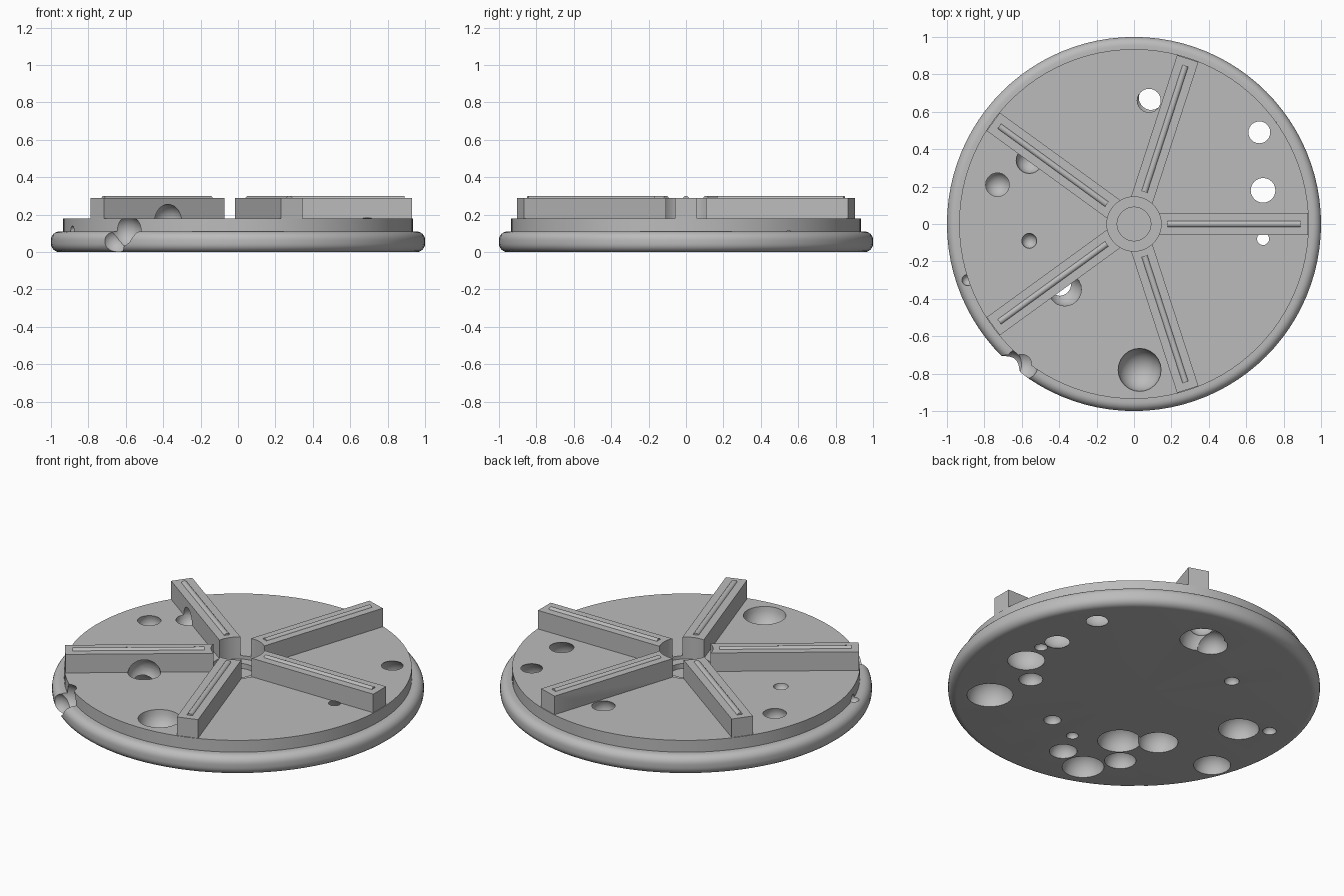
import bpy, bmesh, math
from mathutils import Matrix

cube = bpy.data.objects.get("Cube")
if cube:
    bpy.data.objects.remove(cube, do_unlink=True)

grey = bpy.data.materials.new("stone_grey")
grey.use_nodes = True
grey.diffuse_color = (0.5, 0.5, 0.5, 1)
grey.node_tree.nodes["Principled BSDF"].inputs["Base Color"].default_value = (0.5, 0.5, 0.5, 1)


def make_object(name, bm):
    bmesh.ops.recalc_face_normals(bm, faces=bm.faces)
    mesh = bpy.data.meshes.new(name)
    bm.to_mesh(mesh)
    bm.free()
    mesh.materials.append(grey)
    obj = bpy.data.objects.new(name, mesh)
    bpy.context.collection.objects.link(obj)
    return obj


def bore_cutter(radius, z0, z1):
    bm = bmesh.new()
    bmesh.ops.create_cone(bm, cap_ends=True, segments=64, radius1=radius, radius2=radius,
                          depth=z1 - z0, matrix=Matrix.Translation((0, 0, (z0 + z1) / 2)))
    return make_object("bore_cutter", bm)


def crater_cutter(x, y, z, radius):
    bm = bmesh.new()
    bmesh.ops.create_uvsphere(bm, u_segments=24, v_segments=14, radius=radius,
                              matrix=Matrix.Translation((x, y, z)))
    return make_object("crater_cutter", bm)


def finish(obj, cutters=()):
    for cutter in cutters:
        mod = obj.modifiers.new("cut", 'BOOLEAN')
        mod.operation = 'DIFFERENCE'
        mod.solver = 'MANIFOLD'
        mod.object = cutter
    bpy.ops.object.select_all(action='DESELECT')
    bpy.context.view_layer.objects.active = obj
    obj.select_set(True)
    if cutters:
        bpy.ops.object.convert(target='MESH')
    bpy.ops.object.shade_smooth_by_angle(angle=math.radians(30))


# Craters: x, y, z, radius
craters = [
    # through holes
    (.67, .49, .09, .108), (.69, .18, .09, .112), (.69, -.08, .065, .12),
    (.11, .70, .01, .12), (.08, .66, .14, .075), (-.42, -.30, .02, .11),
    (-.37, -.35, .165, .09),
    # underside pits
    (.72, .08, 0, .035), (.54, -.22, 0, .065), (.60, -.49, .01, .125),
    (.17, -.48, 0, .047), (-.02, -.54, 0, .033), (-.09, -.70, 0, .075),
    (-.28, -.76, 0, .113), (-.25, -.42, 0, .118), (-.39, -.58, 0, .085),
    (-.80, -.30, 0, .10), (-.66, .09, 0, .11), (-.80, .18, 0, .037),
    (-.30, .46, 0, .04), (.03, .68, 0, .09),
    # top pits
    (-.73, .21, .15, .07), (-.56, -.09, .18, .04), (.03, -.78, .18, .115),
    (-.56, .34, .18, .07),
    # rim notches
    (-.60, -.75, .11, .088), (-.66, -.75, .06, .07), (-.89, -.30, .11, .03),
]
crater_cutters = [crater_cutter(*c) for c in craters]
high_cutters = [obj for obj, c in zip(crater_cutters, craters) if c[2] + c[3] > .172]
wide_bore = bore_cutter(.145, .16, .4)
narrow_bore = bore_cutter(.09, .13, .39)

# Disc with rounded rim, turned from a half profile
corner = .045
profile = [(0, 0)]
for centre_z, start in ((corner, -90), (.11 - corner, 0)):
    for i in range(7):
        a = math.radians(start + i * 15)
        profile.append((1 - corner + corner * math.cos(a), centre_z + corner * math.sin(a)))
profile += [(.935, .11), (.935, .18), (0, .18)]
bm = bmesh.new()
verts = [bm.verts.new((r, 0, z)) for r, z in profile]
edges = [bm.edges.new(pair) for pair in zip(verts, verts[1:])]
bmesh.ops.spin(bm, geom=verts + edges, cent=(0, 0, 0), axis=(0, 0, 1),
               angle=math.tau, steps=96, use_merge=False)
bmesh.ops.remove_doubles(bm, verts=bm.verts, dist=.0002)
finish(make_object("base_disc", bm), [wide_bore, narrow_bore] + crater_cutters)

# Five radial bars, each with a rounded ridge on top
for i in range(5):
    turn = Matrix.Rotation(i * math.tau / 5, 4, 'Z')
    bm = bmesh.new()
    bmesh.ops.create_cube(bm, size=1, matrix=turn @ Matrix.Translation((.515, 0, .23))
                          @ Matrix.Diagonal((.83, .12, .12, 1)))
    finish(make_object(f"radial_bar_{i + 1}", bm), [wide_bore] + high_cutters)

    bm = bmesh.new()
    bmesh.ops.create_cone(bm, cap_ends=True, segments=24, radius1=.018, radius2=.018, depth=.71,
                          matrix=turn @ Matrix.Translation((.535, 0, .282))
                          @ Matrix.Rotation(math.pi / 2, 4, 'Y'))
    finish(make_object(f"bar_ridge_{i + 1}", bm))

for cutter in crater_cutters + [wide_bore, narrow_bore]:
    bpy.data.objects.remove(cutter, do_unlink=True)
